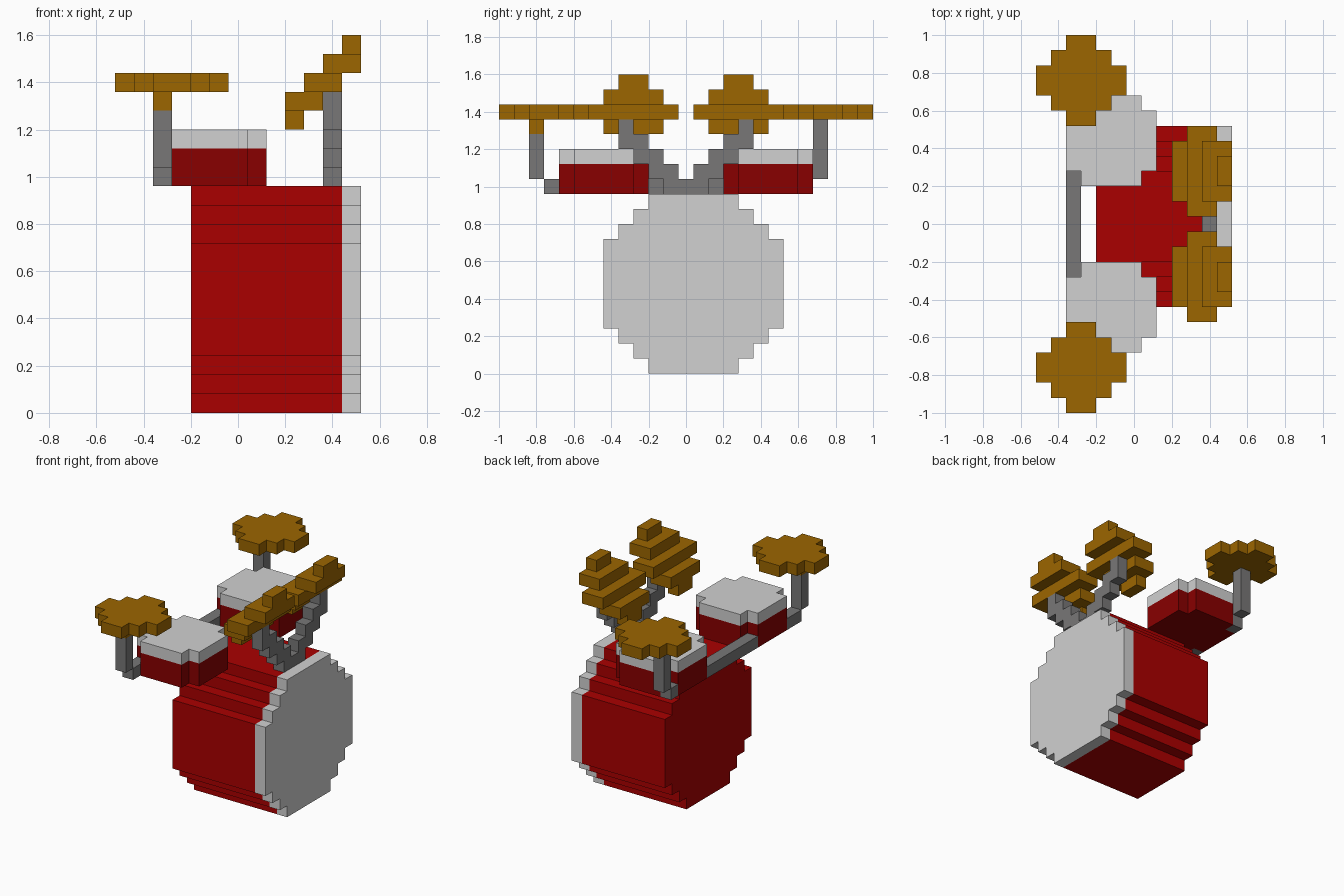
import bpy, bmesh
from mathutils import Vector

if "Cube" in bpy.data.objects:
    bpy.data.objects.remove(bpy.data.objects["Cube"])


def material(name, rgb):
    m = bpy.data.materials.new(name)
    m.use_nodes = True
    m.diffuse_color = (*rgb, 1)
    m.node_tree.nodes["Principled BSDF"].inputs["Base Color"].default_value = (*rgb, 1)
    return m


RED = material("bright red", (0.402, 0.0, 0.0))
DARK_RED = material("dark red", (0.25, 0.0, 0.0))
SKIN = material("light grey", (0.637, 0.637, 0.637))
METAL = material("dark grey", (0.188, 0.186, 0.186))
BRASS = material("brass", (0.332, 0.133, 0.0))


def finish(name, bm, mat):
    bmesh.ops.recalc_face_normals(bm, faces=bm.faces)
    mesh = bpy.data.meshes.new(name)
    bm.to_mesh(mesh)
    bm.free()
    mesh.materials.append(mat)
    obj = bpy.data.objects.new(name, mesh)
    bpy.context.collection.objects.link(obj)
    return obj


def prism(name, axis, lo, hi, rows, mat):
    """Stepped outline from rows (v0, v1, u0, u1), extruded along X (u=y, v=z) or Z (u=x, v=y)."""
    right = [(r[3], v) for r in rows for v in r[:2]]
    left = [(r[2], v) for r in rows for v in r[:2]]
    pts = list(dict.fromkeys(right + left[::-1]))
    place = (lambda u, v: (lo, u, v)) if axis == "X" else (lambda u, v: (u, v, lo))
    bm = bmesh.new()
    face = bm.faces.new([bm.verts.new(place(u, v)) for u, v in pts])
    ext = bmesh.ops.extrude_face_region(bm, geom=[face])
    step = Vector((hi - lo, 0, 0) if axis == "X" else (0, 0, hi - lo))
    bmesh.ops.translate(bm, vec=step, verts=[g for g in ext["geom"] if isinstance(g, bmesh.types.BMVert)])
    return finish(name, bm, mat)


def boxes(name, specs, mat):
    """One object from boxes (x0, x1, y0, y1, z0, z1)."""
    bm = bmesh.new()
    for x0, x1, y0, y1, z0, z1 in specs:
        verts = bmesh.ops.create_cube(bm, size=1)["verts"]
        for v in verts:
            v.co = (x1 if v.co.x > 0 else x0, y1 if v.co.y > 0 else y0, z1 if v.co.z > 0 else z0)
    return finish(name, bm, mat)


# Bass drum: shell and head share one stepped round outline
bass = [(0, .08, -.2, .28), (.08, .16, -.28, .36), (.16, .24, -.36, .44), (.24, .72, -.44, .52),
        (.72, .80, -.36, .44), (.80, .88, -.28, .36), (.88, .96, -.2, .28)]
prism("bass_drum_shell", "X", -.2, .44, bass, RED)
prism("bass_drum_head", "X", .44, .52, bass, SKIN)

# Bar joining the two toms
boxes("tom_bar", [(-.36, -.28, -.28, .28, .96, 1.04)], METAL)

for s, side in ((-1, "front"), (1, "back")):
    # Tom drum with cut corners
    c = .44 * s
    tom = [(c - .24, c - .16, -.28, .04), (c - .16, c + .16, -.36, .12), (c + .16, c + .24, -.28, .04)]
    prism(side + "_tom_shell", "Z", .96, 1.12, tom, DARK_RED)
    prism(side + "_tom_head", "Z", 1.12, 1.20, tom, SKIN)

    # Flat cymbal
    c = .76 * s
    disc = [(c - .24, c - .16, -.36, -.2), (c - .16, c - .08, -.44, -.12), (c - .08, c + .08, -.52, -.04),
            (c + .08, c + .16, -.44, -.12), (c + .16, c + .24, -.36, -.2)]
    prism(side + "_flat_cymbal", "Z", 1.36, 1.44, disc, BRASS)

    # Tilted cymbal as a staircase of slabs: x0, x1, z0, half width
    slabs = [(.2, .28, 1.2, .08), (.2, .36, 1.28, .16), (.28, .44, 1.36, .24),
             (.36, .52, 1.44, .16), (.44, .52, 1.52, .08)]
    c = .28 * s
    boxes(side + "_tilted_cymbal", [(x0, x1, c - w, c + w, z, z + .08) for x0, x1, z, w in slabs], BRASS)

    # Stepped arm carrying the tilted cymbal
    arm = [(.96, 1.04, 0, .12), (1.04, 1.12, .04, .2), (1.12, 1.2, .12, .28),
           (1.2, 1.28, .2, .36), (1.28, 1.36, .28, .36)]
    arm = [(v0, v1, *sorted((s * a, s * b))) for v0, v1, a, b in arm]
    prism(side + "_cymbal_arm", "X", .36, .44, arm, METAL)

# Flat cymbal posts with their elbows at the toms
boxes("front_cymbal_post", [(-.36, -.28, -.84, -.76, 1.04, 1.28), (-.36, -.28, -.76, -.6, .96, 1.04)], METAL)
boxes("front_cymbal_cup", [(-.36, -.28, -.84, -.76, 1.28, 1.36)], BRASS)
boxes("back_cymbal_post", [(-.36, -.28, .68, .76, 1.04, 1.36), (-.36, -.28, .6, .68, .96, 1.04)], METAL)
